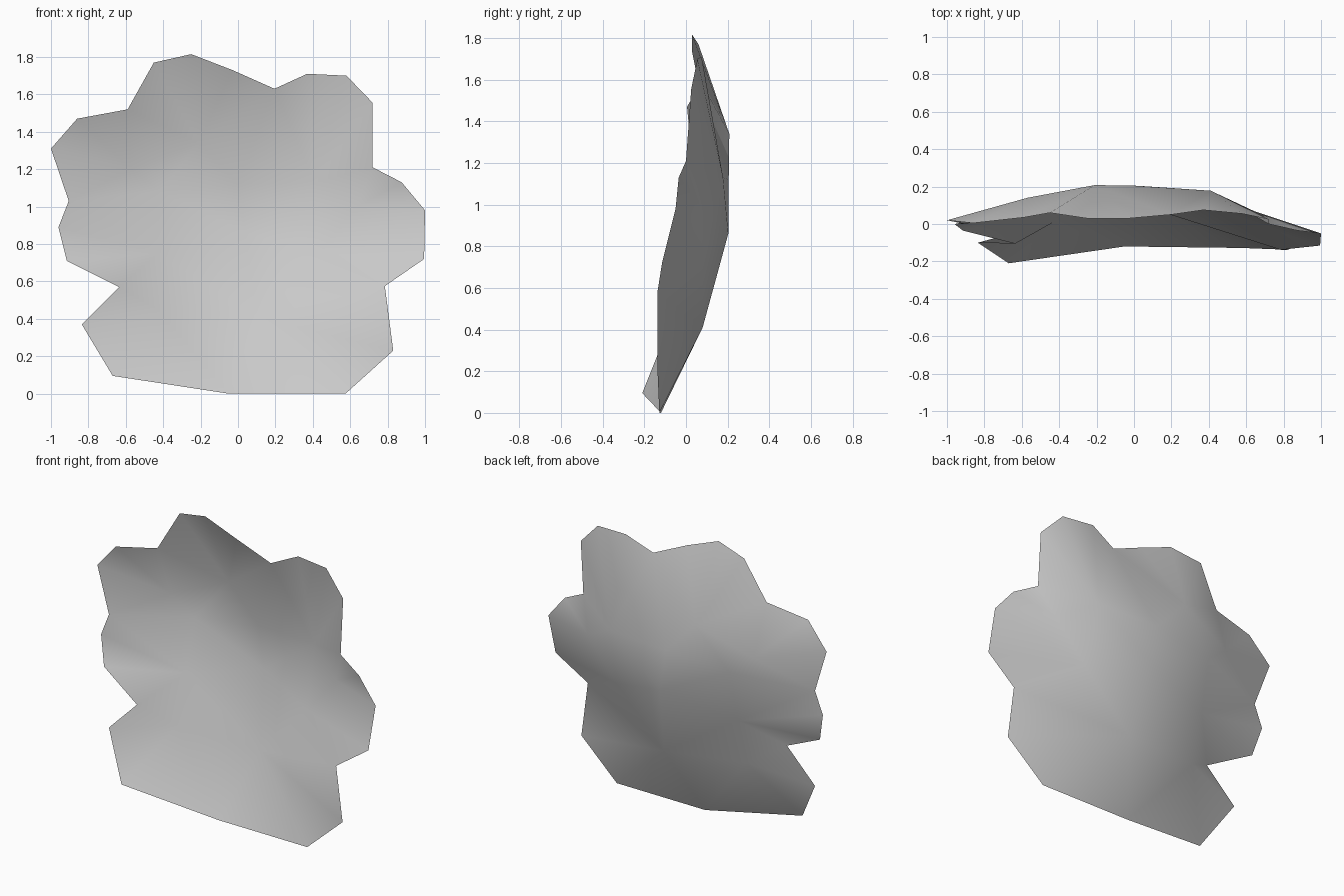
import bpy
import bmesh
from mathutils import Vector
from mathutils.geometry import delaunay_2d_cdt

# Remove the default object
default_object = bpy.data.objects.get("Cube")
if default_object:
    bpy.data.objects.remove(default_object, do_unlink=True)


def make_material(name, colour):
    """One flat colour for the viewport and for a render."""
    material = bpy.data.materials.new(name)
    material.use_nodes = True
    material.diffuse_color = colour
    shader = material.node_tree.nodes.get("Principled BSDF")
    shader.inputs["Base Color"].default_value = colour
    shader.inputs["Roughness"].default_value = 0.8
    return material


def make_sheet(name, rim, ridges, creases, material):
    """Thin cupped sheet: a lobed rim stretched over a few raised points.

    Points are (across, depth, height). The rim runs anticlockwise when
    seen from the front. Each crease joins a hub to several other points.
    """
    points = rim + ridges
    flat = [Vector((x, z)) for x, y, z in points]
    folds = [(points.index(hub), points.index(end))
             for hub, ends in creases for end in ends]
    outline = [list(range(len(rim)))]
    verts, edges, faces, origins, _, _ = delaunay_2d_cdt(flat, folds, outline, 1, 1e-5)

    mesh = bpy.data.meshes.new(name)
    bm = bmesh.new()
    corners = []
    for place, origin in zip(verts, origins):
        depth = points[origin[0]][1]
        corners.append(bm.verts.new((place.x, depth, place.y)))
    for face in faces:
        made = bm.faces.new([corners[i] for i in face])
        made.smooth = True
    bm.normal_update()
    # Keep every face looking forward
    for face in bm.faces:
        if face.normal.y > 0:
            face.normal_flip()
    bm.to_mesh(mesh)
    bm.free()

    sheet = bpy.data.objects.new(name, mesh)
    bpy.context.collection.objects.link(sheet)
    mesh.materials.append(material)
    return sheet


# Left lobes, from the upper tip down
far_tip = (-1, .02, 1.31)
left_dip = (-.905, 0, 1.03)
petal_side = (-.96, 0, .89)
petal_tip = (-.915, -.035, .71)
left_notch = (-.635, -.105, .57)
low_tip = (-.835, -.1, .37)
left_lobes = [far_tip, left_dip, petal_side, petal_tip, left_notch, low_tip]

# Bottom edge
low_corner = (-.67, -.21, .095)
bottom_edge = [low_corner, (-.05, -.12, 0), (.575, -.128, 0)]

# Right lobes, from the bottom up
right_corner = (.83, -.138, .23)
right_notch = (.785, -.138, .575)
right_tip = (.995, -.115, .72)
right_side = (1, -.05, .98)
side_tip = (.875, -.035, 1.13)
right_dip = (.72, 0, 1.21)
right_lobes = [right_corner, right_notch, right_tip, right_side, side_tip, right_dip]

# Top lobes, from right to left
shoulder = (.58, .055, 1.7)
top_tip = (.37, .075, 1.71)
top_notch = (.195, .05, 1.63)
top_slope = (-.03, .03, 1.73)
peak = (-.25, .03, 1.815)
tall_tip = (-.45, .06, 1.77)
left_shoulder = (-.86, .005, 1.47)
top_lobes = [(.72, .025, 1.555), shoulder, top_tip, top_notch, top_slope,
             peak, tall_tip, (-.59, .035, 1.52), left_shoulder]

# Raised points that cup the leaf backwards
crown = (-.21, .208, 1.34)
centre = (0, .205, 1.12)
middle = (.04, .203, .86)
right_swell = (.41, .178, 1.13)
right_inner = (.64, .07, 1)
right_fold = (.43, .08, .75)
left_swell = (-.57, .14, 1.2)
inner_left = (-.42, .165, 1.08)
left_fold = (-.43, .095, .75)
low_fold = (-.43, .01, .45)
low_middle = (.1, .08, .41)
ridges = [crown, centre, middle, right_swell, right_inner, right_fold,
          left_swell, inner_left, left_fold, low_fold, low_middle]

# Edges fanning out from the raised points
creases = [
    (low_fold, [low_tip, low_corner, left_notch, left_fold]),
    (left_fold, [petal_tip, petal_side]),
    (left_swell, [far_tip, left_shoulder]),
    (crown, [tall_tip, peak, top_slope]),
    (centre, [top_notch, right_swell, crown]),
    (right_swell, [top_tip, shoulder, right_inner]),
    (right_inner, [right_dip, side_tip]),
    (right_fold, [right_notch, right_tip, right_side]),
    (low_middle, [right_corner]),
]

grey = make_material("plain grey", (.6, .6, .6, 1))
leaf = make_sheet("lobed_leaf", left_lobes + bottom_edge + right_lobes + top_lobes,
                  ridges, creases, grey)
